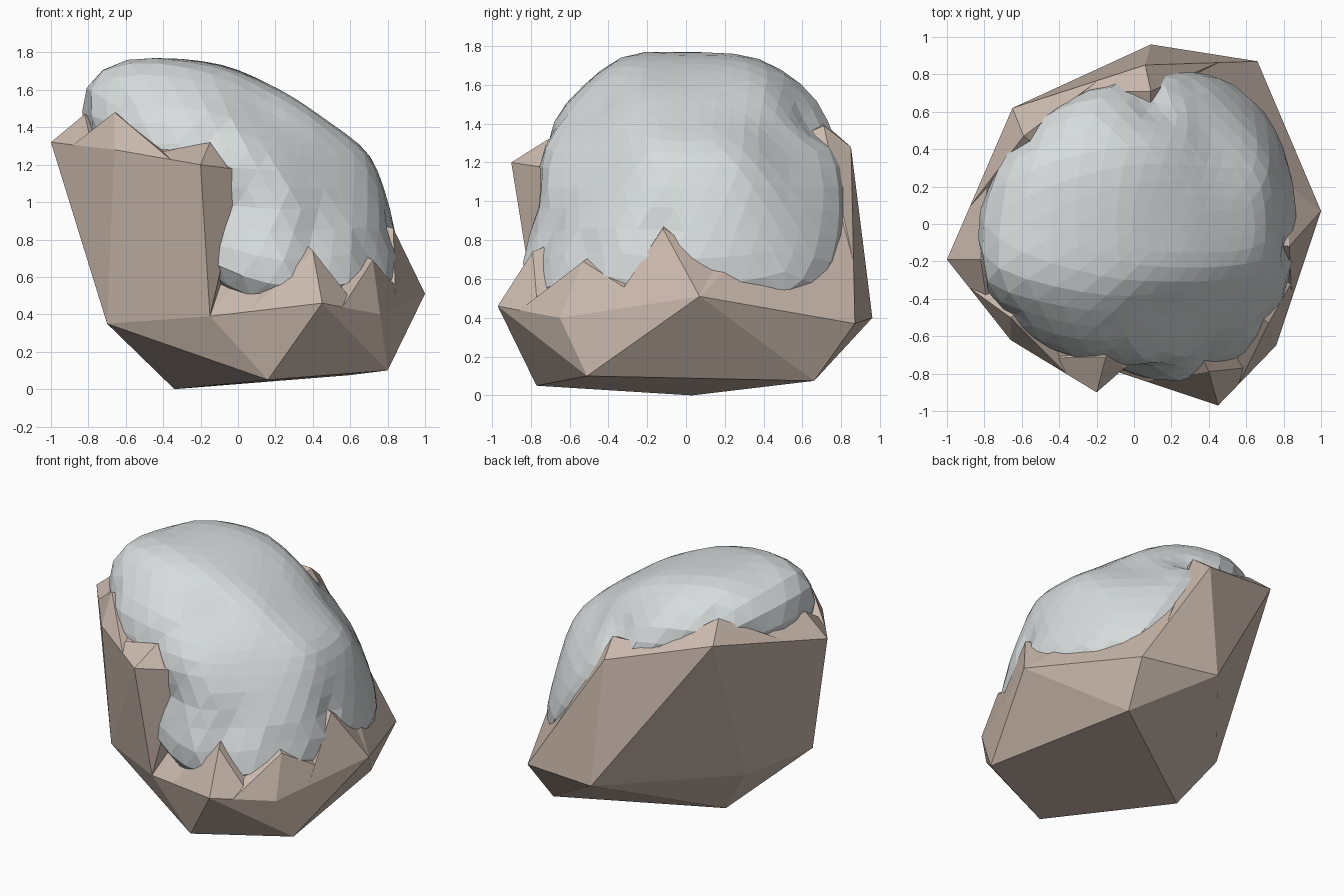
import bpy, bmesh
from mathutils import Vector
from mathutils.bvhtree import BVHTree

if "Cube" in bpy.data.objects:
    bpy.data.objects.remove(bpy.data.objects["Cube"])


def material(name, rgb):
    m = bpy.data.materials.new(name)
    m.diffuse_color = (*rgb, 1)
    m.use_nodes = True
    m.node_tree.nodes["Principled BSDF"].inputs["Base Color"].default_value = m.diffuse_color
    return m


def add_hull(bm, points):
    """Add the convex hull of some points to a bmesh."""
    part = bmesh.new()
    for p in points:
        part.verts.new(p)
    bmesh.ops.convex_hull(part, input=part.verts[:])
    loose = [v for v in part.verts if not v.link_faces]
    bmesh.ops.delete(part, geom=loose, context='VERTS')
    bmesh.ops.recalc_face_normals(part, faces=part.faces[:])
    me = bpy.data.meshes.new("hull_tmp")
    part.to_mesh(me)
    part.free()
    bm.from_mesh(me)
    bpy.data.meshes.remove(me)


def finish(bm, name, mat):
    me = bpy.data.meshes.new(name)
    bm.to_mesh(me)
    bm.free()
    me.materials.append(mat)
    ob = bpy.data.objects.new(name, me)
    bpy.context.collection.objects.link(ob)
    return ob


stone = material("warm stone", (0.60, 0.49, 0.42))
white = material("snow white", (0.68, 0.715, 0.72))
centre = Vector((.05, 0, 1.08))

# Rock corners, shared by the two blocks
A, B, C, D = (-.34, .03, 0), (.16, -.77, .05), (.80, -.51, .10), (.60, .66, .075)
E, F, G, H = (1, .07, .51), (.76, -.65, .40), (.45, -.97, .46), (-.15, -.77, .39)
I, J, K, L = (-.70, -.45, .35), (-.20, -.90, 1.20), (-.66, -.62, 1.28), (-1, -.19, 1.32)
M, N, O, P = (-.65, .62, 1.48), (.06, .85, 1.28), (.09, .96, .40), (.66, .87, .37)
Q, R = (-.58, .15, .35), (.03, -.70, 1.17)

# Rock: tall left block and low sloping right block
rock = bmesh.new()
add_hull(rock, [A, H, I, J, K, L, M, N, O, Q, R,
                (-.55, -.15, 1.52), (-.2, -.3, 1.45), (-.35, .3, 1.55)])
add_hull(rock, [A, B, C, D, E, F, G, H, I, N, O, P, Q,
                (.5, 0, 1.0), (.3, -.42, .98), (.15, .3, 1.35)])

# Ridges that poke through the snow edge: corner, its neighbours, tip
ridges = [(J, K, R, (-.15, -.71, 1.32)), (K, L, J, (-.66, -.50, 1.48)),
          (L, M, K, (-.82, -.19, 1.47)), (M, L, N, (-.59, .47, 1.61)),
          (N, M, P, (.09, .71, 1.39)), (G, H, F, (.40, -.79, .74)),
          (F, G, E, (.72, -.53, .69)), (E, F, P, (.83, -.12, .86))]
for corner, left, right, tip in ridges:
    c, t = Vector(corner), Vector(tip)
    add_hull(rock, [c, t, c.lerp(Vector(left), .65), c.lerp(Vector(right), .65),
                    t.lerp(centre, .25)])
finish(rock, "rock", stone)

# Snow: rounded cap wrapped on a coarse envelope
envelope = bmesh.new()
add_hull(envelope, [
    (-.88, -.36, 1.5), (-.92, -.1, 1.52), (-.87, .2, 1.52), (-.66, .54, 1.55), (-.68, -.6, 1.44),
    (-.75, -.25, 1.74), (-.71, .2, 1.74), (-.45, -.35, 1.785), (-.42, .35, 1.785),
    (-.1, -.35, 1.74), (-.05, .4, 1.74), (.3, -.3, 1.57), (.3, .42, 1.54),
    (.72, -.2, 1.27), (.72, .3, 1.25), (-.2, -.76, 1.4), (-.25, .79, 1.5),
    (.03, .84, 1.32), (.3, .89, 1.0), (.1, -.80, 1.2),
    (-.02, -.83, .45), (.2, -.90, .52), (.35, -.88, .5), (.64, -.79, .46),
    (.79, -.57, .46), (.88, -.3, .55), (.89, 0, .75), (.90, .3, .52),
    (.67, .78, .45), (.4, .90, .62), (.3, -.7, .34), (.6, .5, .34),
    (0, 0, .5), (.7, -.3, .36), (-.6, -.45, 1.17), (-.8, 0, 1.2), (-.5, .45, 1.2)])
tree = BVHTree.FromBMesh(envelope)
envelope.free()

snow = bmesh.new()
bmesh.ops.create_icosphere(snow, subdivisions=4, radius=1)
for v in snow.verts:
    hit = tree.ray_cast(centre, v.co.normalized())[0]
    v.co = hit if hit else centre
for _ in range(3):
    bmesh.ops.smooth_vert(snow, verts=snow.verts[:], factor=.5,
                          use_axis_x=True, use_axis_y=True, use_axis_z=True)

# Snow hollows: notches at the ridges, a front waist and shallow valleys
hollows = [(tip, .16, .045) for *_, tip in ridges]
hollows += [((.0, -.80, .95), .32, .09), ((.45, -.76, .85), .28, .05),
            ((.45, .5, 1.4), .4, .05), ((.08, .7, 1.5), .28, .05),
            ((.15, -.45, 1.5), .3, .03), ((-.65, -.25, 1.7), .3, -.03)]
for v in snow.verts:
    base = v.co.copy()
    for spot, radius, depth in hollows:
        pull = max(0, 1 - (base - Vector(spot)).length / radius)
        v.co += (centre - base).normalized() * depth * pull
finish(snow, "snow_cap", white)
